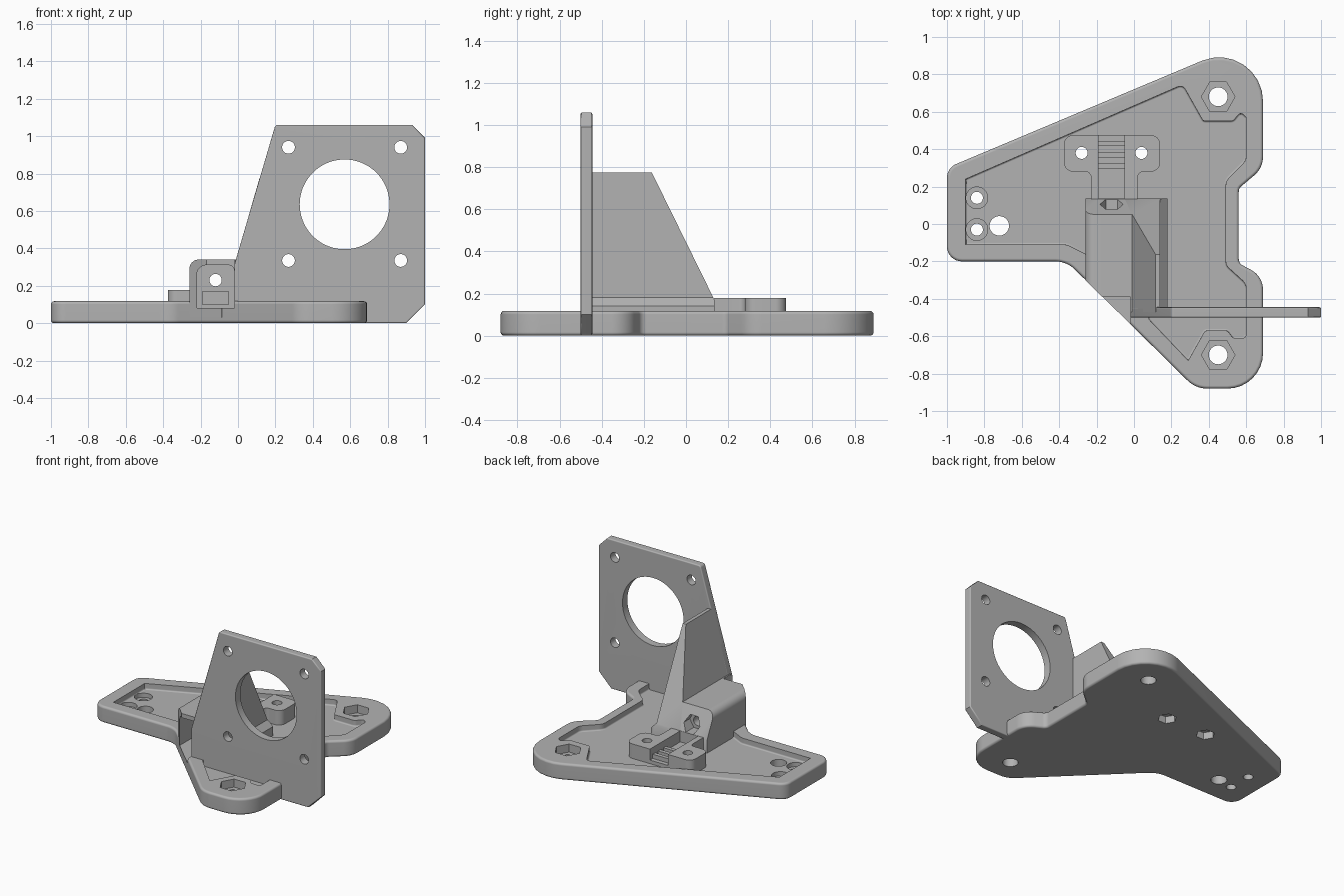
import bpy, bmesh, math
from mathutils import Vector

cube = bpy.data.objects.get("Cube")
if cube:
    bpy.data.objects.remove(cube, do_unlink=True)

grey = bpy.data.materials.new("mid_grey")
grey.use_nodes = True
colour = (0.45, 0.45, 0.45, 1)
grey.diffuse_color = colour
grey.node_tree.nodes["Principled BSDF"].inputs["Base Color"].default_value = colour


def rounded(corners, steps=8):
    """Outline from (u, v, optional radius) corners, with arcs at the radii."""
    out = []
    for i, c in enumerate(corners):
        p = Vector(c[:2])
        if len(c) < 3:
            out.append(p)
            continue
        a = (Vector(corners[i - 1][:2]) - p).normalized()
        b = (Vector(corners[(i + 1) % len(corners)][:2]) - p).normalized()
        half = a.angle(b) / 2
        centre = p + (a + b).normalized() * (c[2] / math.sin(half))
        t = c[2] / math.tan(half)
        start, end = p + a * t - centre, p + b * t - centre
        turn = start.angle_signed(end)
        for k in range(steps + 1):
            s = -turn * k / steps
            out.append(centre + Vector((start.x * math.cos(s) - start.y * math.sin(s),
                                        start.x * math.sin(s) + start.y * math.cos(s))))
    return out


def ring(u, v, r, sides=40, turn=0):
    return [Vector((u + r * math.cos(turn + math.tau * k / sides),
                    v + r * math.sin(turn + math.tau * k / sides))) for k in range(sides)]


def rect(u0, u1, v0, v1):
    return [Vector(p) for p in ((u0, v0), (u1, v0), (u1, v1), (u0, v1))]


def prism(name, outline, lo, hi, axis="z", bevel=0, ends=("lo", "hi"), planes=()):
    """Extrude an outline along z or y, soften its end rims, trim by planes."""
    def place(p, h):
        return (p.x, p.y, h) if axis == "z" else (p.x, h, p.y)
    bm = bmesh.new()
    n = len(outline)
    low = [bm.verts.new(place(p, lo)) for p in outline]
    top = [bm.verts.new(place(p, hi)) for p in outline]
    caps = {"lo": bm.faces.new(low), "hi": bm.faces.new(top)}
    for i in range(n):
        j = (i + 1) % n
        bm.faces.new((low[i], low[j], top[j], top[i]))
    bmesh.ops.recalc_face_normals(bm, faces=bm.faces)
    if bevel:
        rims = list({e for k in ends for e in caps[k].edges})
        bmesh.ops.bevel(bm, geom=rims, offset=bevel, segments=4, profile=0.5,
                        affect="EDGES", clamp_overlap=True)
    for co, no in planes:
        cut = bmesh.ops.bisect_plane(bm, geom=bm.verts[:] + bm.edges[:] + bm.faces[:],
                                     plane_co=co, plane_no=no, clear_outer=True)
        rim = [e for e in cut["geom_cut"] if isinstance(e, bmesh.types.BMEdge)]
        bmesh.ops.holes_fill(bm, edges=rim, sides=0)
    bmesh.ops.recalc_face_normals(bm, faces=bm.faces)
    mesh = bpy.data.meshes.new(name)
    bm.to_mesh(mesh)
    bm.free()
    mesh.materials.append(grey)
    ob = bpy.data.objects.new(name, mesh)
    bpy.context.collection.objects.link(ob)
    return ob


def finish(ob, cutters=()):
    """Cut the part, then shade it with clean flat faces."""
    bpy.ops.object.select_all(action="DESELECT")
    bpy.context.view_layer.objects.active = ob
    ob.select_set(True)
    for c in cutters:
        m = ob.modifiers.new("cut", "BOOLEAN")
        m.operation, m.solver, m.object = "DIFFERENCE", "EXACT", c
        bpy.ops.object.modifier_apply(modifier=m.name)
    bpy.ops.object.shade_smooth_by_angle(angle=math.radians(31))
    w = ob.modifiers.new("clean_shading", "WEIGHTED_NORMAL")
    w.keep_sharp = True


FLOOR, RIM = 0.075, 0.117
bolts = [(-0.28, 0.38), (0.04, 0.38)]
feet = [(0.45, 0.68), (0.45, -0.70)]

# Shared cutters
bolt_cuts = []
for x, y in bolts:
    bolt_cuts.append(prism("bolt_hole", ring(x, y, 0.032), -0.1, 0.4))
    bolt_cuts.append(prism("bolt_hex", ring(x, y, 0.062, 6), -0.1, 0.05))
cavity = prism("cavity", rounded([(-0.22, 0.08), (-0.02, 0.08), (-0.02, 0.31, 0.03),
                                  (-0.22, 0.31, 0.05)]), -0.8, -0.03, "y")
slot = prism("belt_slot", rect(-0.19, -0.05, 0.10, 0.17), -0.1, 0.3, "y")

# Base plate with pocket, foot sockets and end holes
base = prism("base_plate", rounded([
    (-1, 0.30, 0.08), (0.69, 1.01, 0.235), (0.69, 0.30, 0.13), (0.56, 0.19, 0.04),
    (0.56, -0.21, 0.04), (0.69, -0.28, 0.12), (0.69, -0.88, 0.19),
    (0.33, -0.88, 0.15), (-0.36, -0.2, 0.15), (-1, -0.2, 0.08)]),
    0, RIM, bevel=0.016)
pocket = prism("pocket", rounded([
    (-0.9, 0.24), (0.26, 0.745, 0.03), (0.37, 0.55, 0.02), (0.53, 0.55, 0.03),
    (0.57, 0.6, 0.02), (0.6, 0.57, 0.01), (0.6, 0.34, 0.06), (0.49, 0.23, 0.07),
    (0.49, -0.22, 0.05), (0.6, -0.32, 0.06), (0.6, -0.61, 0.02), (0.53, -0.61, 0.02),
    (0.5, -0.57, 0.02), (0.38, -0.57, 0.02), (0.29, -0.73), (0.08, -0.51),
    (0.08, -0.3), (-0.24, -0.3), (-0.24, -0.17), (-0.36, -0.11, 0.08), (-0.9, -0.11)], 5),
    FLOOR, 0.3, bevel=0.014, ends=("lo",))
cuts = [pocket, cavity] + bolt_cuts
for x, y in feet:
    cuts.append(prism("foot_hole", ring(x, y, 0.05), -0.1, 0.4))
    cuts.append(prism("foot_hex", ring(x, y, 0.09, 6), 0.06, 0.4))
for y in (0.14, -0.03):
    cuts.append(prism("end_hole", ring(-0.84, y, 0.032), -0.1, 0.4))
    cuts.append(prism("end_counterbore", ring(-0.84, y, 0.058), 0.045, 0.4))
cuts.append(prism("end_large_hole", ring(-0.72, -0.01, 0.052), -0.1, 0.4))
finish(base, cuts)
helpers = set(cuts)

# Motor plate with round opening and four screw holes
plate = prism("motor_plate", rounded([
    (-0.02, 0), (0.90, 0), (1, 0.10), (1, 0.99), (0.93, 1.06), (0.2, 1.06, 0.02),
    (-0.02, 0.31)]), -0.5, -0.445, "y", bevel=0.008)
cuts = [prism("motor_opening", ring(0.57, 0.635, 0.24, 72), -0.7, -0.3, "y")]
for x in (0.27, 0.87):
    for z in (0.335, 0.94):
        cuts.append(prism("screw_hole", ring(x, z, 0.034), -0.7, -0.3, "y"))
finish(plate, cuts)
helpers.update(cuts)

# Gusset and tensioner block, trimmed by the leaning back and the base edge
block = prism("gusset_block", rounded([
    (-0.26, 0.03), (-0.26, 0.34, 0.05), (-0.01, 0.34), (0.115, 0.775), (0.14, 0.775),
    (0.14, 0.18), (0.18, 0.14), (0.18, 0.03)]), -0.47, 0.135, "y",
    planes=[((0, 0.13, 0.18), (0, 0.59, 0.29)),
            ((-0.26, -0.30, 0), (-0.7, -0.71, 0))])
cuts = [prism("front_trim", rect(-0.4, -0.02, 0.08, 0.36), -0.8, -0.39, "y"),
        cavity, slot,
        prism("tension_hole", ring(-0.12, 0.23, 0.033), -0.2, 0.3, "y"),
        prism("nut_pocket", ring(-0.12, 0.23, 0.062, 6), 0.04, 0.3, "y")]
finish(block, cuts)
helpers.update(cuts)

# Belt clamp with channel and cross ribs
clamp = prism("belt_clamp", rounded([
    (-0.23, 0.1), (0.02, 0.1), (0.02, 0.28, 0.03), (0.14, 0.28, 0.05), (0.14, 0.475, 0.05),
    (-0.375, 0.475, 0.05), (-0.375, 0.28, 0.05), (-0.23, 0.28, 0.03)]), 0.03, 0.178)
channel = prism("belt_channel", rect(-0.19, -0.05, 0.136, 0.6), 0.10, 0.4)
neck_trim = prism("neck_trim", rect(-0.3, 0.2, 0.0, 0.134), 0, 0.4)
finish(clamp, [channel, neck_trim] + bolt_cuts)
helpers.update([channel, neck_trim])
for i in range(3):
    y = 0.31 + 0.06 * i
    finish(prism("clamp_rib_%d" % (i + 1), rect(-0.2, -0.04, y - 0.014, y + 0.014), 0.09, 0.13))

for h in helpers:
    bpy.data.objects.remove(h, do_unlink=True)
